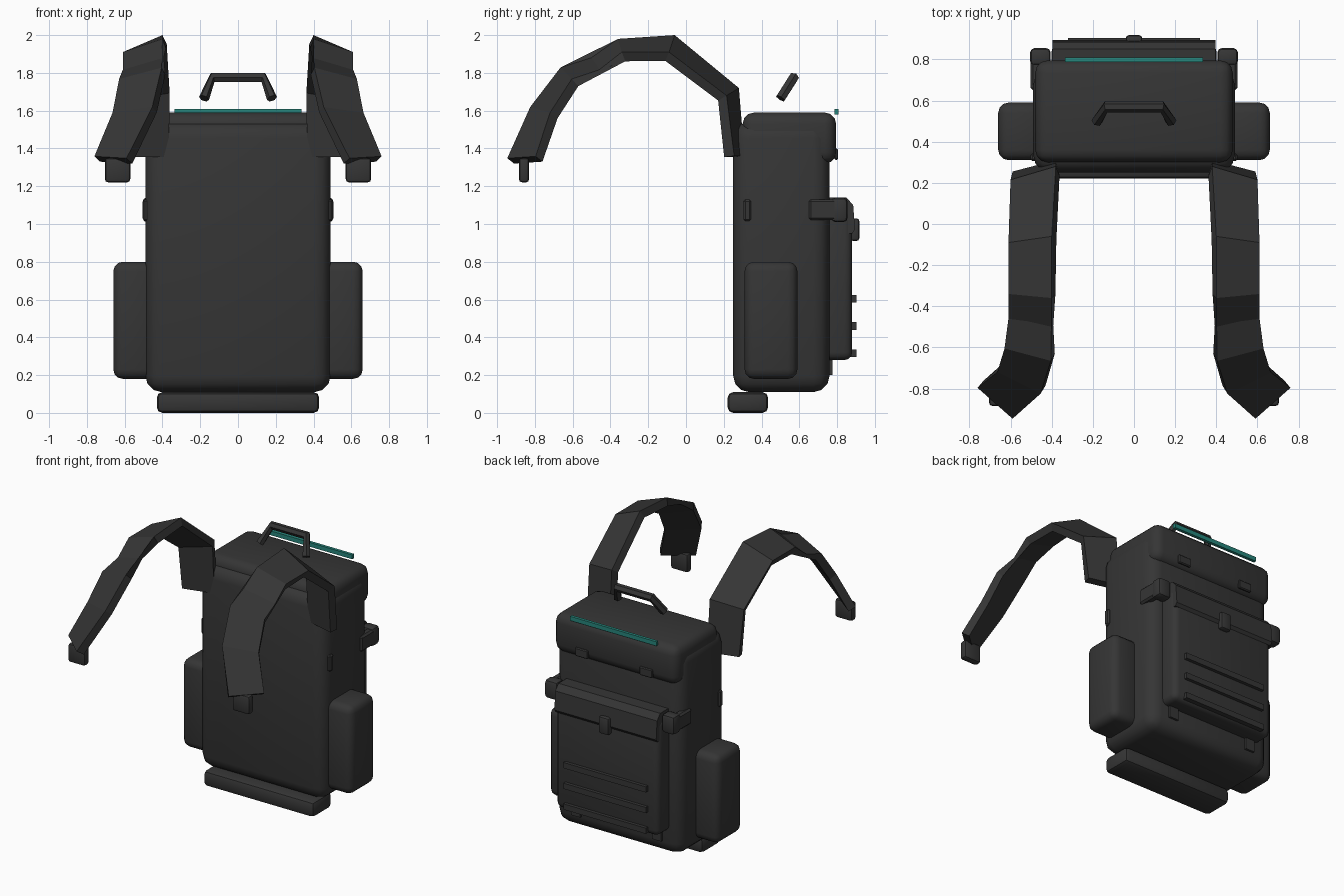
import bpy, bmesh, math
from mathutils import Vector

cube = bpy.data.objects.get("Cube")
if cube:
    bpy.data.objects.remove(cube, do_unlink=True)


def material(name, color):
    m = bpy.data.materials.new(name)
    m.use_nodes = True
    m.diffuse_color = color
    m.node_tree.nodes["Principled BSDF"].inputs["Base Color"].default_value = color
    return m


FABRIC = material("charcoal fabric", (0.036, 0.036, 0.036, 1))
TEAL = material("teal zipper", (0.02, 0.24, 0.2, 1))


def make(name, bm, mat=FABRIC, smooth=True):
    bmesh.ops.recalc_face_normals(bm, faces=bm.faces[:])
    mesh = bpy.data.meshes.new(name)
    bm.to_mesh(mesh)
    bm.free()
    mesh.materials.append(mat)
    ob = bpy.data.objects.new(name, mesh)
    bpy.context.collection.objects.link(ob)
    if smooth:
        bpy.ops.object.select_all(action='DESELECT')
        ob.select_set(True)
        bpy.context.view_layer.objects.active = ob
        bpy.ops.object.shade_smooth_by_angle(angle=math.radians(35))
    return ob


def box(name, x, y, z, bevel=0.0, segments=3, mat=FABRIC):
    """Rounded box from (low, high) ranges."""
    bm = bmesh.new()
    bmesh.ops.create_cube(bm, size=1)
    for v in bm.verts:
        v.co = Vector([r[0] if c < 0 else r[1] for c, r in zip(v.co, (x, y, z))])
    if bevel:
        bmesh.ops.bevel(bm, geom=bm.edges[:], offset=bevel, segments=segments,
                        profile=0.5, affect='EDGES')
    return make(name, bm, mat)


def wide(name, half, y, z, *args, **kw):
    return box(name, (-half, half), y, z, *args, **kw)


def pair(name, x, y, z, *args, **kw):
    box("left_" + name, x, y, z, *args, **kw)
    box("right_" + name, (-x[1], -x[0]), y, z, *args, **kw)


# Main bag, lid and base pad
wide("main_body", 0.49, (0.25, 0.76), (0.11, 1.54), 0.085)
wide("lid", 0.48, (0.30, 0.795), (1.32, 1.59), 0.06)
wide("base_pad", 0.43, (0.22, 0.435), (0, 0.11), 0.03, 2)
wide("lid_zipper", 0.335, (0.787, 0.808), (1.58, 1.61), mat=TEAL)
pair("lid_tab", (0.20, 0.30), (0.785, 0.805), (1.34, 1.40), 0.006, 1)

# Side pockets
pair("side_pocket", (0.44, 0.66), (0.31, 0.59), (0.18, 0.80), 0.05)

# Rear pocket with flap, buckle and webbing
wide("rear_pocket", 0.40, (0.70, 0.88), (0.28, 1.09), 0.04)
bm = bmesh.new()
flap = [(0.74, 1.14), (0.85, 1.14), (0.885, 1.10), (0.895, 0.97),
        (0.88, 0.95), (0.85, 0.95), (0.84, 1.05), (0.74, 1.05)]
face = bm.faces.new([bm.verts.new((-0.395, y, z)) for y, z in flap])
side = bmesh.ops.extrude_face_region(bm, geom=[face])["geom"]
bmesh.ops.translate(bm, vec=(0.79, 0, 0),
                    verts=[g for g in side if isinstance(g, bmesh.types.BMVert)])
make("rear_flap", bm)
wide("flap_buckle", 0.04, (0.87, 0.918), (0.91, 1.03), 0.015, 2)
for i, z in enumerate((0.315, 0.46, 0.605)):
    wide(f"webbing_strip_{i + 1}", 0.32, (0.87, 0.903), (z - 0.02, z + 0.02))
pair("lower_strap", (0.28, 0.35), (0.745, 0.775), (0.20, 0.34))

# Compression straps and buckles
pair("compression_strap", (0.45, 0.503), (0.65, 0.80), (1.02, 1.13), 0.012, 1)
pair("compression_buckle", (0.405, 0.505), (0.77, 0.855), (1.01, 1.14), 0.022, 2)
pair("side_tab", (0.47, 0.503), (0.305, 0.345), (1.015, 1.13), 0.01, 1)

# Carry handle: a bent six-sided tube
path = [Vector(p) for p in ((-0.18, 0.50, 1.665), (-0.135, 0.57, 1.775),
                            (0.135, 0.57, 1.775), (0.18, 0.50, 1.665))]
bm = bmesh.new()
rings = []
for i, p in enumerate(path):
    t = (path[min(i + 1, 3)] - path[max(i - 1, 0)]).normalized()
    across = t.cross(Vector((0, -0.85, 0.5))).normalized()
    up = across.cross(t)
    rings.append([bm.verts.new(p + 0.028 * (across * math.cos(k * math.pi / 3)
                                            + up * math.sin(k * math.pi / 3)))
                  for k in range(6)])
for a, b in zip(rings, rings[1:]):
    for k in range(6):
        bm.faces.new((a[k], a[(k + 1) % 6], b[(k + 1) % 6], b[k]))
bm.faces.new(rings[0])
bm.faces.new(rings[-1])
make("carry_handle", bm, smooth=False)

# Shoulder straps: inner and outer edge of each bend, thickened inwards
bends = [((0.38, 0.31, 1.36), (0.59, 0.255, 1.36)),
         ((0.38, 0.28, 1.72), (0.60, 0.215, 1.68)),
         ((0.40, -0.06, 2.0), (0.61, -0.09, 1.91)),
         ((0.40, -0.36, 1.98), (0.61, -0.34, 1.91)),
         ((0.385, -0.63, 1.79), (0.61, -0.57, 1.73)),
         ((0.43, -0.785, 1.59), (0.64, -0.68, 1.56)),
         ((0.56, -0.91, 1.32), (0.73, -0.76, 1.33))]
for name, s in (("left", 1), ("right", -1)):
    bm = bmesh.new()
    outer, inner = [], []
    for i, (a, b) in enumerate(bends):
        a, b = Vector(a), Vector(b)
        before, after = bends[max(i - 1, 0)], bends[min(i + 1, len(bends) - 1)]
        run = Vector(after[0]) + Vector(after[1]) - Vector(before[0]) - Vector(before[1])
        depth = run.cross(b - a).normalized() * 0.055
        if i < 4 and depth.z > 0 or i >= 4 and depth.y > 0 and depth.z > 0:
            depth = -depth
        for store, d in ((outer, Vector()), (inner, depth)):
            store.append([bm.verts.new(((p + d).x * s, (p + d).y, (p + d).z))
                          for p in (a, b)])
    loops = [(o[0], o[1], n[1], n[0]) for o, n in zip(outer, inner)]
    for p, q in zip(loops, loops[1:]):
        for k in range(4):
            bm.faces.new((p[k], p[(k + 1) % 4], q[(k + 1) % 4], q[k]))
    bm.faces.new(loops[0])
    bm.faces.new(loops[-1])
    make(name + "_shoulder_strap", bm, smooth=False)
pair("strap_buckle", (0.57, 0.705), (-0.885, -0.83), (1.22, 1.35), 0.018, 2)
